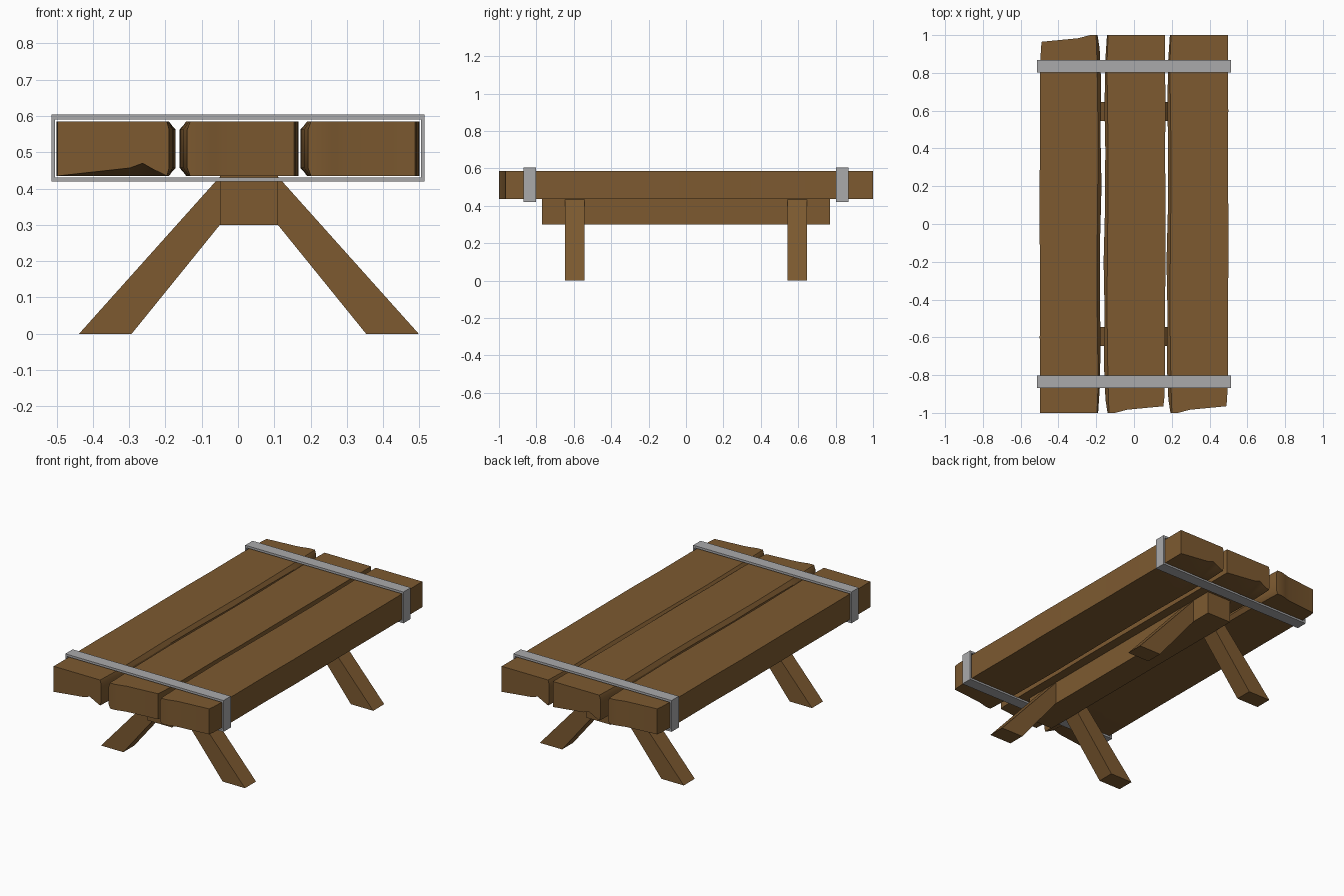
import bpy, bmesh
from math import pi
from mathutils import Matrix

if "Cube" in bpy.data.objects:
    bpy.data.objects.remove(bpy.data.objects["Cube"])


def material(name, rgb):
    m = bpy.data.materials.new(name)
    m.diffuse_color = (*rgb, 1)
    m.use_nodes = True
    m.node_tree.nodes["Principled BSDF"].inputs["Base Color"].default_value = m.diffuse_color
    return m


WOOD = material("brown wood", (0.205, 0.102, 0.030))
METAL = material("grey metal", (0.40, 0.40, 0.41))


def finish(bm, name, mat, smooth=False):
    bmesh.ops.recalc_face_normals(bm, faces=bm.faces)
    me = bpy.data.meshes.new(name)
    bm.to_mesh(me)
    bm.free()
    me.materials.append(mat)
    ob = bpy.data.objects.new(name, me)
    bpy.context.collection.objects.link(ob)
    if smooth:
        bpy.ops.object.select_all(action='DESELECT')
        bpy.context.view_layer.objects.active = ob
        ob.select_set(True)
        bpy.ops.object.shade_smooth_by_angle(angle=pi / 6)
    return ob


def prism(name, profile, y0, y1, mat):
    """Extrude an (x, z) outline along y."""
    bm = bmesh.new()
    f = bm.faces.new([bm.verts.new((x, y0, z)) for x, z in profile])
    r = bmesh.ops.extrude_face_region(bm, geom=[f])
    vs = [v for v in r["geom"] if isinstance(v, bmesh.types.BMVert)]
    bmesh.ops.translate(bm, verts=vs, vec=(0, y1 - y0, 0))
    return finish(bm, name, mat)


# Plank with one worn long edge (x = 0 side), a skewed end and a notched end.
# Each station: y, worn edge x, top corner x, straight edge x
STATIONS = [(-1, .025, .033, .320), (-.93, .014, .030, .325), (-.75, .006, .026, .330),
            (-.45, .009, .022, .329), (-.2, .004, .024, .332), (.1, .012, .027, .331),
            (.4, .013, .028, .330), (.6, .009, .025, .331), (.85, .012, .022, .330),
            (1, .022, .028, .330)]


def plank(name, x_offset, turn):
    bm = bmesh.new()
    rings = []
    for k, (y, worn, corner, edge) in enumerate(STATIONS):
        cols = []
        for i, x in enumerate((worn, corner, .065, .095, .13, edge)):
            lo, hi = (.022, .128) if i == 0 else (0, .15)
            if k == len(STATIONS) - 1:           # notch under the back end
                lo = {2: .018, 3: .035, 4: .022}.get(i, lo)
            # front end is cut at a slant
            yy = y + ((0, 0, 0, .008, .017, .035)[i] if k == 0 else 0)
            cols.append((bm.verts.new((x, yy, lo)), bm.verts.new((x, yy, hi))))
        rings.append(cols)
    for a, b in zip(rings, rings[1:]):
        for i in range(5):
            for s in (0, 1):
                bm.faces.new((a[i][s], a[i + 1][s], b[i + 1][s], b[i][s]))
        for i in (0, 5):
            bm.faces.new((a[i][0], a[i][1], b[i][1], b[i][0]))
    for r in (rings[0], rings[-1]):
        for i in range(5):
            bm.faces.new((r[i][0], r[i + 1][0], r[i + 1][1], r[i][1]))
    m = Matrix.Translation((x_offset, 0, .435))
    if turn:
        m = Matrix.Rotation(pi, 4, 'Z') @ m
    bm.transform(m)
    finish(bm, name, WOOD, True)


plank("left_plank", .168, True)
plank("middle_plank", -.165, False)
plank("right_plank", .168, False)

# Centre beam under the planks
prism("beam", [(-.05, .30), (.11, .30), (.11, .435), (-.05, .435)], -.77, .77, WOOD)

# Splayed legs, mirrored about the beam centre x = 0.03
for end, y in (("front", -.595), ("back", .595)):
    for side, s in (("left", -1), ("right", 1)):
        prof = [(.03 + s * x, z) for x, z in ((.08, .30), (.08, .433), (.468, 0), (.323, 0))]
        prism(f"{end}_{side}_leg", prof, y - .051, y + .051, WOOD)

# Metal straps: rectangular hoops around the planks
for end, y in (("front", -.835), ("back", .835)):
    bm = bmesh.new()
    loops = []
    for yy in (y - .034, y + .034):
        for hx, z0, z1 in ((.514, .42, .604), (.504, .431, .591)):
            loops.append([bm.verts.new((x, yy, z)) for x, z in
                          ((-hx, z0), (hx, z0), (hx, z1), (-hx, z1))])
    for a, b in ((0, 1), (1, 3), (3, 2), (2, 0)):
        for i in range(4):
            j = (i + 1) % 4
            bm.faces.new((loops[a][i], loops[a][j], loops[b][j], loops[b][i]))
    finish(bm, f"{end}_strap", METAL)
